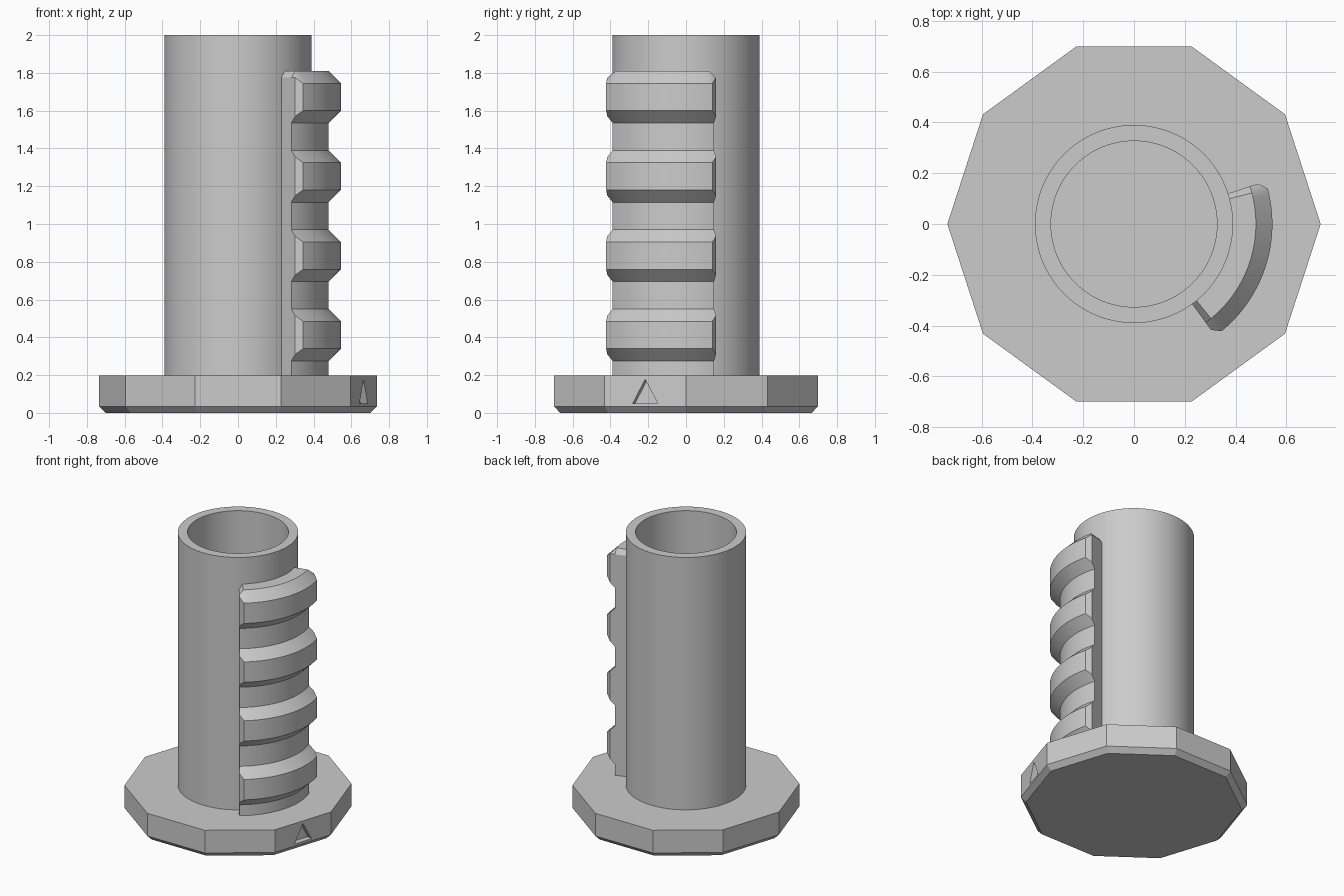
import bpy, bmesh, math
from mathutils import Matrix

if "Cube" in bpy.data.objects:
    bpy.data.objects.remove(bpy.data.objects["Cube"], do_unlink=True)

grey = bpy.data.materials.new("plain_grey")
grey.use_nodes = True
colour = (0.6, 0.6, 0.6, 1)
grey.diffuse_color = colour
grey.node_tree.nodes["Principled BSDF"].inputs["Base Color"].default_value = colour


def finish(name, bm, smooth=True):
    bmesh.ops.remove_doubles(bm, verts=bm.verts, dist=1e-5)
    bmesh.ops.recalc_face_normals(bm, faces=bm.faces)
    mesh = bpy.data.meshes.new(name)
    bm.to_mesh(mesh)
    bm.free()
    mesh.materials.append(grey)
    obj = bpy.data.objects.new(name, mesh)
    bpy.context.collection.objects.link(obj)
    bpy.ops.object.select_all(action="DESELECT")
    obj.select_set(True)
    bpy.context.view_layer.objects.active = obj
    if smooth:
        bpy.ops.object.shade_smooth_by_angle(angle=math.radians(25))
    return obj


def sweep(sections, closed_sweep, closed_profile):
    """Skin (angle, [(radius, z), ...]) sections around the z axis."""
    bm = bmesh.new()
    rows = [[bm.verts.new((r * math.cos(a), r * math.sin(a), z)) for r, z in pts]
            for a, pts in sections]
    pairs = list(zip(rows, rows[1:]))
    if closed_sweep:
        pairs.append((rows[-1], rows[0]))
    count = len(rows[0])
    for p, q in pairs:
        for i in range(count if closed_profile else count - 1):
            j = (i + 1) % count
            bm.faces.new((p[i], p[j], q[j], q[i]))
    if not closed_sweep:
        bm.faces.new(rows[0])
        bm.faces.new(rows[-1])
    return bm


def revolve(profile, sides):
    bm = sweep([(math.tau * i / sides, profile) for i in range(sides)], True, False)
    bmesh.ops.remove_doubles(bm, verts=bm.verts, dist=1e-5)
    return bm


# Ten-sided base with a chamfered lower rim
base_top = 0.197
bm = bmesh.new()
outline = [(0.7, 0), (0.735, 0.035), (0.735, base_top)]
rings = [[bm.verts.new((r * math.cos(math.tau * i / 10), r * math.sin(math.tau * i / 10), z))
          for i in range(10)] for r, z in outline]
for low, high in zip(rings, rings[1:]):
    for i in range(10):
        j = (i + 1) % 10
        bm.faces.new((low[i], low[j], high[j], high[i]))
bm.faces.new(rings[0])
bm.faces.new(rings[-1])
base = finish("base", bm, smooth=False)

# Triangular pointer sunk into the facet below the rack
middle = math.radians(-18)
depth = 0.04
apothem = 0.735 * math.cos(math.radians(18))
bm = bmesh.new()
triangle = [(-0.07, 0.05), (0.07, 0.05), (0, 0.178)]
inner, outer = [[bm.verts.new((x, y, z)) for y, z in triangle]
                for x in (apothem - depth, apothem + depth)]
bm.faces.new(inner)
bm.faces.new(outer)
for i in range(3):
    j = (i + 1) % 3
    bm.faces.new((inner[i], inner[j], outer[j], outer[i]))
bm.transform(Matrix.Rotation(middle, 4, "Z"))
cutter = finish("pointer_cutter", bm, smooth=False)
cutter.hide_render = True
cut = base.modifiers.new("pointer", "BOOLEAN")
cut.operation = "DIFFERENCE"
cut.solver = "EXACT"
cut.object = cutter
bpy.context.view_layer.objects.active = base
bpy.ops.object.modifier_apply(modifier=cut.name)
bpy.data.objects.remove(cutter, do_unlink=True)

# Hollow tube
finish("tube", revolve([(0.39, base_top - 0.03), (0.39, 2), (0.327, 2),
                        (0.327, base_top), (0, base_top)], 96))

# Curved toothed rack; its end sections are chamfered
root, tip, top = 0.48, 0.545, 1.81
bevel, pitch, tooth = 0.03, 0.42, 0.275


def rack_profile(inset):
    reach = tip - root - inset
    points = [(0.36, base_top - 0.03), (0.36, top - inset)]
    for k in range(4):
        high = top - pitch * k
        low = high - tooth
        crown = (root, high)
        if k == 0 and inset:
            crown = (root, high - reach)
        points += [crown, (root + reach, high - reach),
                   (root + reach, low + reach), (root, low)]
    points[1] = (0.36, points[2][1])
    points.append((root, base_top - 0.03))
    return points


half, ease, steps = math.radians(36), math.radians(3.2), 24
sections = [(middle - half, rack_profile(bevel))]
for i in range(steps + 1):
    angle = middle + (half - ease) * (2 * i / steps - 1)
    sections.append((angle, rack_profile(0)))
sections.append((middle + half, rack_profile(bevel)))
finish("toothed_rack", sweep(sections, False, True))
